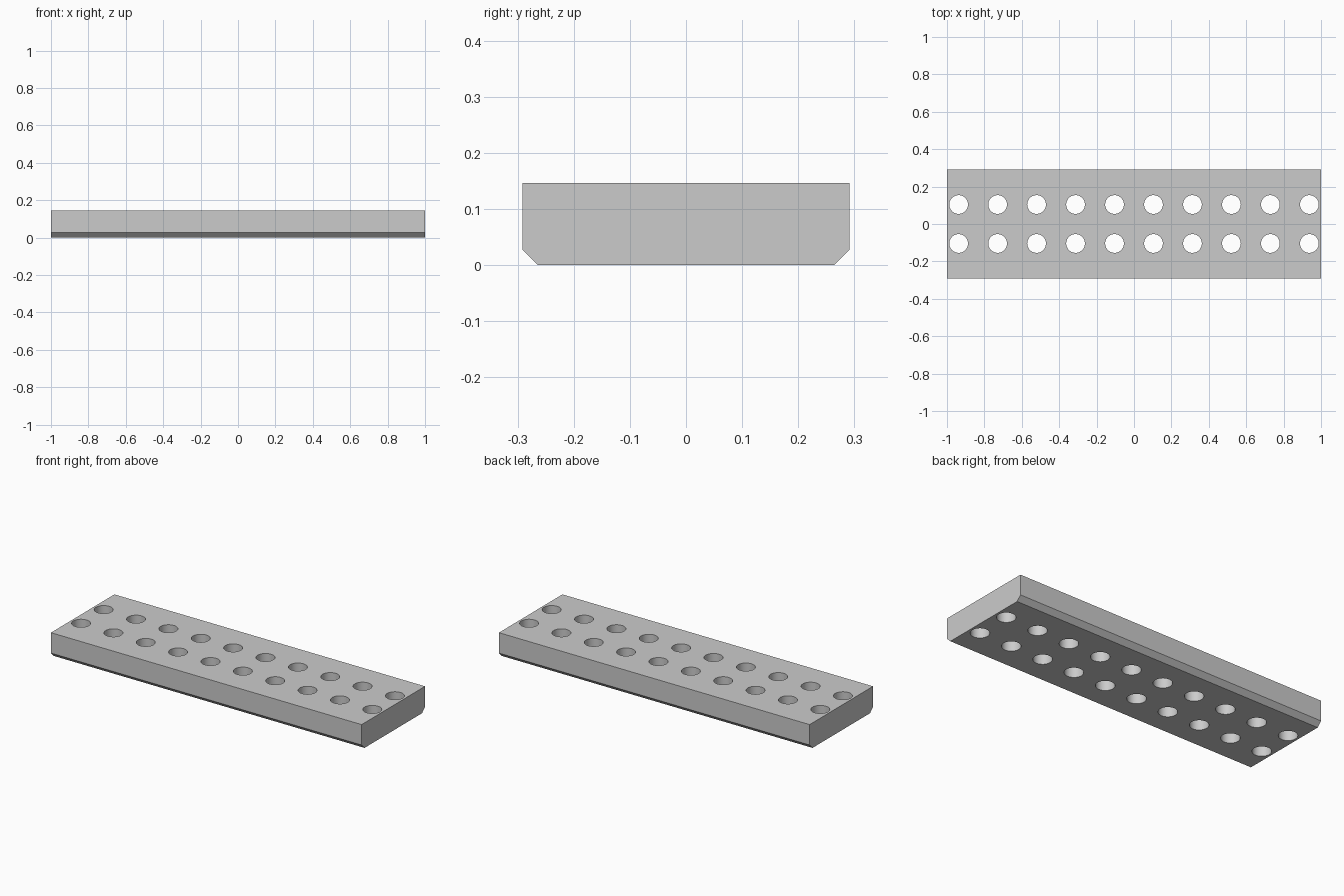
import bpy, bmesh, math
from mathutils import Matrix

cube = bpy.data.objects.get("Cube")
if cube:
    bpy.data.objects.remove(cube)

UNIT = 1 / 24            # design unit: the plate is 48 x 14 x 3.5
LENGTH, WIDTH, HEIGHT = 48 * UNIT, 14 * UNIT, 3.5 * UNIT
CHAMFER = 0.65 * UNIT
PITCH, RADIUS = 5 * UNIT, 1.2 * UNIT

grey = bpy.data.materials.new("plain grey")
grey.use_nodes = True
colour = (0.6, 0.6, 0.6, 1)
grey.diffuse_color = colour
grey.node_tree.nodes["Principled BSDF"].inputs["Base Color"].default_value = colour


def make_object(name, bm):
    bmesh.ops.recalc_face_normals(bm, faces=bm.faces)
    mesh = bpy.data.meshes.new(name)
    bm.to_mesh(mesh)
    bm.free()
    mesh.materials.append(grey)
    obj = bpy.data.objects.new(name, mesh)
    bpy.context.collection.objects.link(obj)
    return obj


# Plate: end profile with chamfered lower edges, extruded along x
half = WIDTH / 2
right_side = [(half - CHAMFER, 0), (half, CHAMFER), (half, HEIGHT)]
profile = right_side + [(-y, z) for y, z in reversed(right_side)]
bm = bmesh.new()
end = bm.faces.new([bm.verts.new((-LENGTH / 2, y, z)) for y, z in profile])
extruded = bmesh.ops.extrude_face_region(bm, geom=[end])["geom"]
bmesh.ops.translate(bm, vec=(LENGTH, 0, 0),
                    verts=[v for v in extruded if isinstance(v, bmesh.types.BMVert)])
plate = make_object("drilled_plate", bm)

# Cutter: two rows of ten round holes
bm = bmesh.new()
for column in range(10):
    for row in range(2):
        centre = ((column - 4.5) * PITCH, (row - 0.5) * PITCH, HEIGHT / 2)
        bmesh.ops.create_cone(bm, cap_ends=True, segments=48, radius1=RADIUS,
                              radius2=RADIUS, depth=HEIGHT * 2,
                              matrix=Matrix.Translation(centre))
cutter = make_object("hole_cutter", bm)
cutter.hide_render = True

# Drill the holes, then discard the cutter
drill = plate.modifiers.new("holes", "BOOLEAN")
drill.operation = "DIFFERENCE"
drill.solver = "EXACT"
drill.object = cutter
bpy.ops.object.select_all(action="DESELECT")
plate.select_set(True)
bpy.context.view_layer.objects.active = plate
bpy.ops.object.modifier_apply(modifier=drill.name)
bpy.data.objects.remove(cutter)

# Smooth hole walls, crisp plate edges
bpy.ops.object.shade_smooth_by_angle(angle=math.radians(30))
